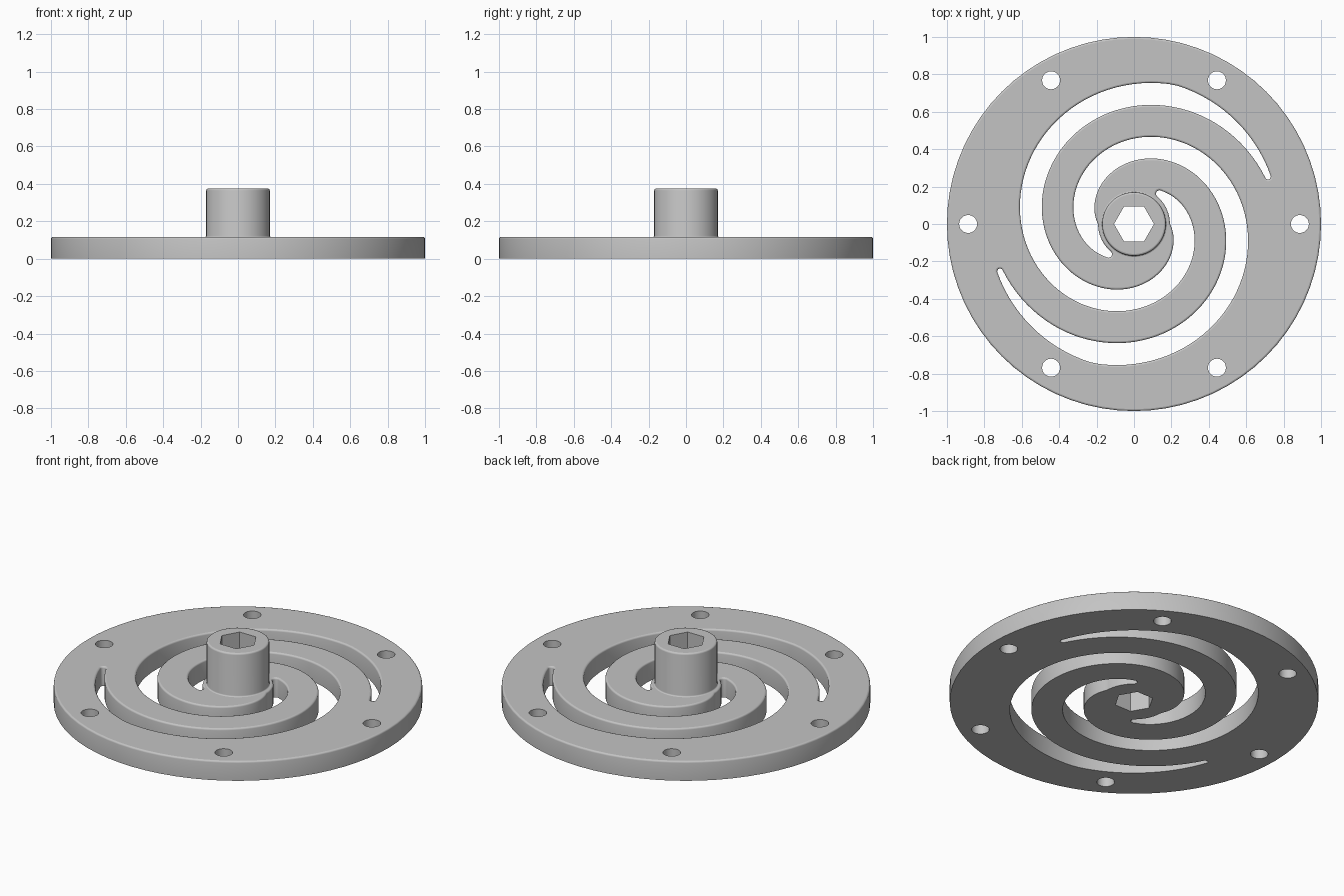
import bpy, bmesh
from math import sin, cos, pi, radians

if "Cube" in bpy.data.objects:
    bpy.data.objects.remove(bpy.data.objects["Cube"], do_unlink=True)

PLATE_H, HUB_H = 0.116, 0.375
HUB_R, HEX_R = 0.17, 0.107
ROUND, FILLET = 0.01, 0.007
STEPS = [radians(a) for a in (0, 30, 60, 90)]

grey = bpy.data.materials.new("light grey")
grey.use_nodes = True
grey.diffuse_color = (0.55, 0.55, 0.55, 1)
grey.node_tree.nodes["Principled BSDF"].inputs["Base Color"].default_value = (0.55, 0.55, 0.55, 1)


def circle(r, n, cx=0.0, cy=0.0):
    return [(cx + r * cos(2 * pi * i / n), cy + r * sin(2 * pi * i / n)) for i in range(n)]


def slot(grow, turn):
    """Spiral slot outline, clipped by two circles and rounded at both tips."""
    start, end, n, caps = 0.34, 7.15, 110, 8

    def limits(t):
        return (max(0.776 - 0.0928 * t, 0.192) - grow,
                min(0.8945 - 0.0928 * t, 0.775) + grow)

    def tip(t, side):
        inner, outer = limits(t)
        mid, w = (inner + outer) / 2, (outer - inner) / 2
        pts = []
        for i in range(1, caps):
            a = pi * i / caps
            u, v = mid + side * w * cos(a), side * w * sin(a)
            pts.append((u * cos(t + turn) - v * sin(t + turn),
                        u * sin(t + turn) + v * cos(t + turn)))
        return pts

    angles = [start + (end - start) * i / n for i in range(n + 1)]

    def edge(k, seq):
        return [(limits(t)[k] * cos(t + turn), limits(t)[k] * sin(t + turn)) for t in seq]

    return edge(1, angles) + tip(end, 1) + edge(0, angles[::-1]) + tip(start, -1)


def ring(bm, pts, z):
    return [bm.verts.new((x, y, z)) for x, y in pts]


def wall(bm, levels):
    """Skin a stack of (outline, height) levels; returns the vertex rings."""
    rings = [ring(bm, pts, z) for pts, z in levels]
    for a, b in zip(rings, rings[1:]):
        for i in range(len(a)):
            j = (i + 1) % len(a)
            bm.faces.new((a[i], a[j], b[j], b[i]))
    return rings


def cap(bm, loops):
    """Fill a flat face bounded by an outer loop and holes."""
    edges = []
    for loop in loops:
        for i, v in enumerate(loop):
            w = loop[(i + 1) % len(loop)]
            edges.append(bm.edges.get((v, w)) or bm.edges.new((v, w)))
    bmesh.ops.triangle_fill(bm, use_beauty=True, edges=edges, normal=(0, 0, 1))


def finish(bm, name):
    bmesh.ops.recalc_face_normals(bm, faces=bm.faces)
    mesh = bpy.data.meshes.new(name)
    bm.to_mesh(mesh)
    bm.free()
    obj = bpy.data.objects.new(name, mesh)
    bpy.context.collection.objects.link(obj)
    mesh.materials.append(grey)
    bpy.ops.object.select_all(action='DESELECT')
    obj.select_set(True)
    bpy.context.view_layer.objects.active = obj
    bpy.ops.object.shade_smooth_by_angle(angle=radians(32))
    for p in mesh.polygons:
        if abs(p.normal.z) > 0.99:
            p.use_smooth = False


def rounded(outline):
    """Levels of a plate wall whose top edge is rounded over."""
    return [(outline(0), 0)] + [
        (outline(ROUND * (1 - cos(a))), PLATE_H - ROUND + ROUND * sin(a)) for a in STEPS]


# Plate with rim, spiral slots, bolt holes and hexagonal bore
bm = bmesh.new()
walls = [wall(bm, rounded(lambda g: circle(1 - g, 72)))]
for turn in (0, pi):
    walls.append(wall(bm, rounded(lambda g: slot(g, turn))))
for i in range(6):
    a = i * pi / 3
    hole = circle(0.048, 24, 0.887 * cos(a), 0.887 * sin(a))
    walls.append(wall(bm, [(hole, 0), (hole, PLATE_H)]))
hexagon = circle(HEX_R, 6)
bore = wall(bm, [(hexagon, 0), (hexagon, PLATE_H)])
hub_seat = ring(bm, circle(HUB_R + FILLET, 48), PLATE_H)
cap(bm, [w[0] for w in walls] + [bore[0]])
cap(bm, [w[-1] for w in walls] + [hub_seat])
finish(bm, "spiral_plate")

# Hub with filleted foot, rounded top edge and hexagonal bore
bm = bmesh.new()
foot = [(circle(HUB_R + FILLET * (1 - sin(a)), 48), PLATE_H + FILLET * (1 - cos(a))) for a in STEPS]
head = [(circle(HUB_R - ROUND * (1 - cos(a)), 48), HUB_H - ROUND + ROUND * sin(a)) for a in STEPS]
shell = wall(bm, foot + head)
bore = wall(bm, [(hexagon, PLATE_H), (hexagon, HUB_H)])
cap(bm, [shell[-1], bore[-1]])
finish(bm, "hub")
